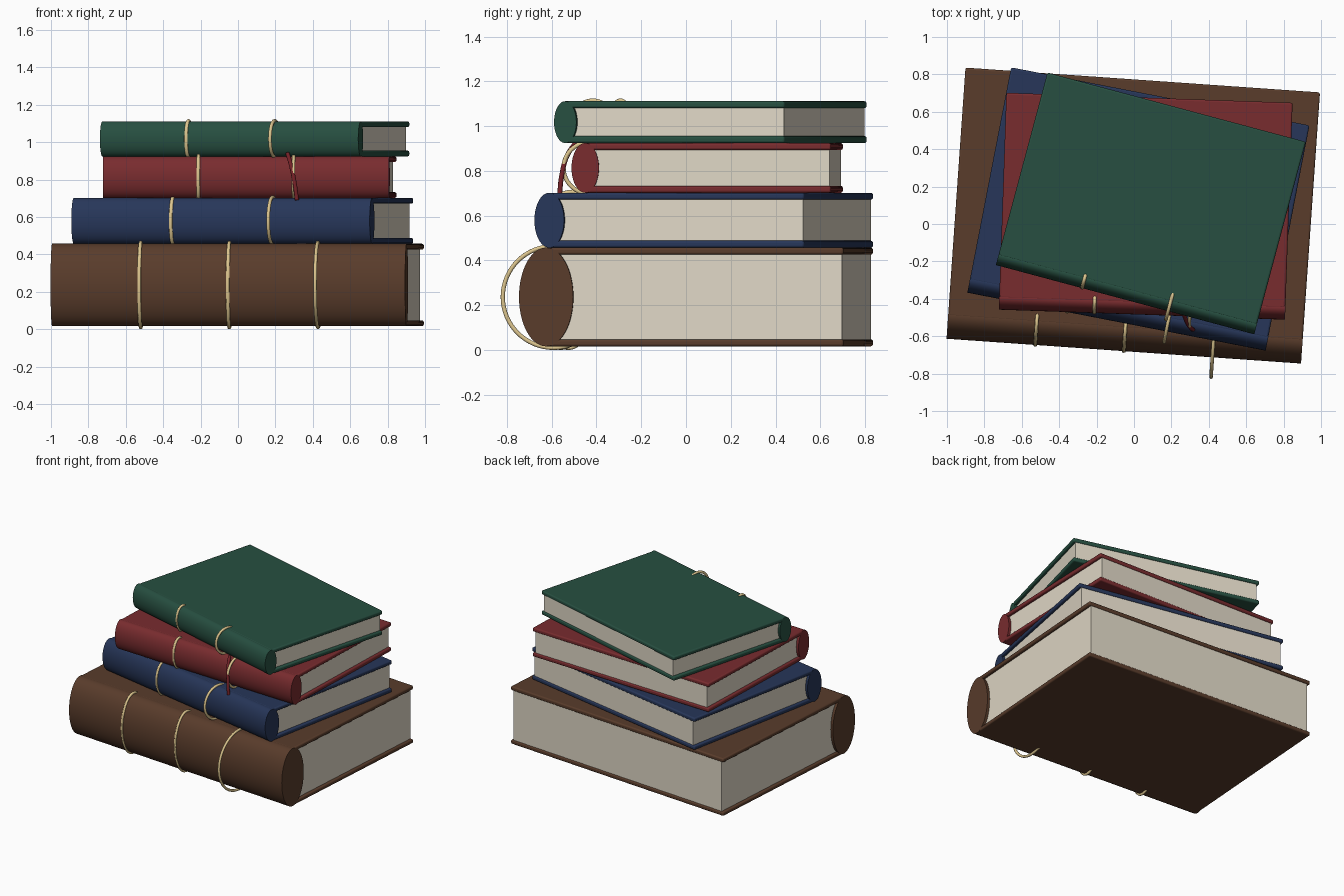
import bpy
from math import radians, pi
from mathutils import Matrix

if "Cube" in bpy.data.objects:
    bpy.data.objects.remove(bpy.data.objects["Cube"])

COVER = 0.031   # cover board thickness
ASPECT = 0.55   # spine depth / spine height


def material(name, rgb):
    m = bpy.data.materials.new(name)
    m.diffuse_color = (*rgb, 1)
    m.use_nodes = True
    m.node_tree.nodes["Principled BSDF"].inputs["Base Color"].default_value = m.diffuse_color
    return m


paper = material("paper", (0.75, 0.69, 0.57))
gold = material("gold", (0.72, 0.56, 0.27))


def finish(ob, name, mat, frame, smooth=True):
    ob.name = name
    ob.data.materials.append(mat)
    if smooth:
        bpy.ops.object.shade_smooth_by_angle(angle=radians(35))
    ob.matrix_world = frame @ ob.matrix_world
    return ob


def box(name, x0, x1, y0, y1, z0, z1, mat, frame, bevel=0):
    bpy.ops.mesh.primitive_cube_add(size=1)
    ob = bpy.context.object
    ob.data.transform(Matrix.Translation(((x0 + x1) / 2, (y0 + y1) / 2, (z0 + z1) / 2))
                      @ Matrix.Diagonal((x1 - x0, y1 - y0, z1 - z0, 1)))
    finish(ob, name, mat, frame, bevel > 0)
    if bevel:
        mod = ob.modifiers.new("rounded_edges", 'BEVEL')
        mod.width, mod.segments = bevel, 3


def book(name, cx, cy, angle, length, depth, z0, z1, bands, rgb):
    cloth = material(name + "_cloth", rgb)
    half = (z1 - z0) / 2
    frame = Matrix.Translation((cx, cy, (z0 + z1) / 2)) @ Matrix.Rotation(radians(angle), 4, 'Z')
    axis = -depth / 2 + half * ASPECT
    hl, back = length / 2, depth / 2
    # two boards and the page block
    box(name + "_top_cover", -hl, hl, axis, back, half - COVER, half, cloth, frame, 0.01)
    box(name + "_bottom_cover", -hl, hl, axis, back, -half, COVER - half, cloth, frame, 0.01)
    box(name + "_pages", -hl + 0.02, hl - 0.02, axis, back - 0.008,
        -half + COVER, half - COVER, paper, frame)
    # elliptical spine
    bpy.ops.mesh.primitive_cylinder_add(vertices=64, radius=half, depth=length)
    ob = bpy.context.object
    ob.data.transform(Matrix.Translation((0, axis, 0)) @ Matrix.Diagonal((1, ASPECT, 1, 1))
                      @ Matrix.Rotation(pi / 2, 4, 'Y'))
    finish(ob, name + "_spine", cloth, frame)
    # gold bands: the last one is round and stands proud, the others hug the spine
    for i in range(1, bands + 1):
        bpy.ops.mesh.primitive_torus_add(major_radius=half * 1.03, minor_radius=0.0095,
                                         major_segments=64, minor_segments=12)
        ob = bpy.context.object
        squash = 1 if i == bands else ASPECT
        ob.data.transform(Matrix.Translation((length * (i / (bands + 1) - 0.5), axis, 0))
                          @ Matrix.Diagonal((1, squash, 1, 1)) @ Matrix.Rotation(pi / 2, 4, 'Y'))
        finish(ob, f"{name}_band_{i}", gold, frame)


book("brown_book", -0.004, 0.045, -4, 1.90, 1.453, 0.016, 0.457, 3, (0.10, 0.045, 0.024))
book("navy_book", 0.0235, 0.08, -11, 1.625, 1.227, 0.457, 0.702, 2, (0.02, 0.037, 0.10))
book("red_book", 0.0625, 0.095, -2, 1.531, 1.16, 0.702, 0.924, 2, (0.19, 0.025, 0.028))
book("green_book", 0.09, 0.11, -15, 1.43, 1.065, 0.924, 1.111, 2, (0.02, 0.078, 0.052))

# ribbon bookmark hanging over the red spine
curve = bpy.data.curves.new("ribbon", 'CURVE')
curve.dimensions = '3D'
curve.bevel_depth = 0.011
curve.use_fill_caps = True
spline = curve.splines.new('BEZIER')
path = [(0.265, -0.48, 0.94), (0.285, -0.53, 0.87), (0.303, -0.555, 0.78), (0.315, -0.565, 0.69)]
spline.bezier_points.add(len(path) - 1)
for p, co in zip(spline.bezier_points, path):
    p.co = co
    p.handle_left_type = p.handle_right_type = 'AUTO'
ribbon = bpy.data.objects.new("ribbon_bookmark", curve)
bpy.context.collection.objects.link(ribbon)
curve.materials.append(material("ribbon_red", (0.17, 0.015, 0.02)))
